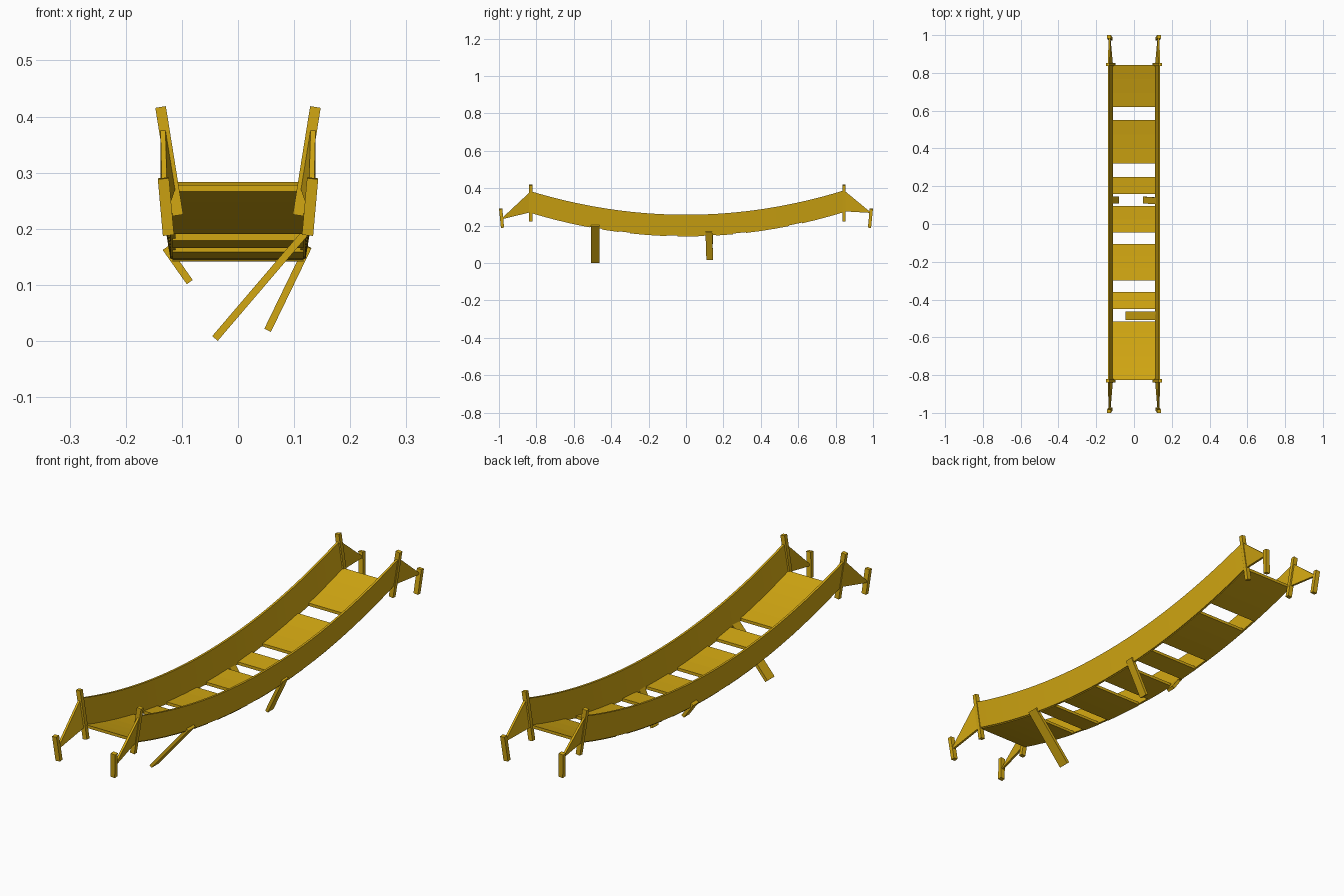
import bpy, math
from mathutils import Vector

if "Cube" in bpy.data.objects:
    bpy.data.objects.remove(bpy.data.objects["Cube"])

wood = bpy.data.materials.new("golden wood")
wood.diffuse_color = (0.65, 0.39, 0.006, 1)
wood.use_nodes = True
wood.node_tree.nodes["Principled BSDF"].inputs["Base Color"].default_value = wood.diffuse_color

FRONT, BACK = -0.83, 0.845


def sag(y):
    """Height of the hanging curve (bottom edge of the side panels)."""
    return 0.146 + 0.127 * (y / 0.835) ** 2


def loft(name, rings):
    """Closed solid through a list of four-point rings."""
    verts = [tuple(p) for r in rings for p in r]
    faces = [(0, 1, 2, 3)]
    for i in range(len(rings) - 1):
        a, b = i * 4, i * 4 + 4
        faces += [(a + k, b + k, b + (k + 1) % 4, a + (k + 1) % 4) for k in range(4)]
    e = len(verts) - 4
    faces.append((e + 3, e + 2, e + 1, e))
    mesh = bpy.data.meshes.new(name)
    mesh.from_pydata(verts, [], faces)
    mesh.materials.append(wood)
    obj = bpy.data.objects.new(name, mesh)
    bpy.context.collection.objects.link(obj)
    # consistent outward normals
    import bmesh
    bm = bmesh.new()
    bm.from_mesh(mesh)
    bmesh.ops.recalc_face_normals(bm, faces=bm.faces)
    bm.to_mesh(mesh)
    bm.free()
    return obj


def beam(name, p, q, thick, width):
    """Straight board from p to q: width along y, thickness across."""
    p, q = Vector(p), Vector(q)
    t = (q - p).cross(Vector((0, 1, 0))).normalized() * thick / 2
    w = (q - p).cross(t).normalized() * width / 2
    return loft(name, [[c - t - w, c + t - w, c + t + w, c - t + w] for c in (p, q)])


def panel_ring(s, y, low, high, x_low, x_high, th=0.009):
    h = th / 2
    return [(s * (x_low - h), y, low), (s * (x_low + h), y, low),
            (s * (x_high + h), y, high), (s * (x_high - h), y, high)]


def steps(a, b, n):
    return [a + (b - a) * i / n for i in range(n + 1)]


for s, side in ((-1, "left"), (1, "right")):
    # curved side panel
    loft(side + "_side_panel",
         [panel_ring(s, y, sag(y), sag(y) + 0.112, 0.116, 0.134)
          for y in steps(FRONT, BACK, 32)])
    for y, tip_y, tip_z, end in ((FRONT, -0.985, 0.236, "front"),
                                 (BACK, 0.985, 0.27, "back")):
        # triangular panel tapering to the end post
        loft(f"{side}_{end}_triangle_panel",
             [panel_ring(s, y, sag(y), sag(y) + 0.112, 0.116, 0.134),
              panel_ring(s, tip_y, tip_z - 0.002, tip_z + 0.003, 0.129, 0.13)])
        # tall leaning post
        beam(f"{side}_{end}_tall_post", (s * 0.107, y, 0.224),
             (s * 0.138, y, 0.417), 0.019, 0.017)
        # short end post
        e = math.copysign(1, y)
        beam(f"{side}_{end}_short_post", (s * 0.124, e * 0.981, 0.189),
             (s * 0.133, e * 0.991, 0.29), 0.02, 0.017)

# deck sections, with gaps where boards are missing
spans = [(-0.825, -0.515), (-0.45, -0.36), (-0.30, -0.105), (-0.045, 0.095),
         (0.16, 0.25), (0.32, 0.55), (0.62, 0.842)]
for i, (a, b) in enumerate(spans):
    n = max(1, round((b - a) / 0.067))
    loft(f"deck_section_{i + 1}",
         [[(-0.117, y, sag(y) - 0.004), (0.117, y, sag(y) - 0.004),
           (0.117, y, sag(y) + 0.008), (-0.117, y, sag(y) + 0.008)]
          for y in steps(a, b, n)])

# loose boards hanging under the gaps
beam("long_hanging_board", (-0.041, -0.485, 0.0045), (0.126, -0.485, 0.2), 0.013, 0.046)
beam("right_broken_board", (0.053, 0.127, 0.0195), (0.125, 0.122, 0.168), 0.013, 0.036)
beam("left_broken_board", (-0.086, 0.127, 0.105), (-0.129, 0.127, 0.166), 0.013, 0.036)
